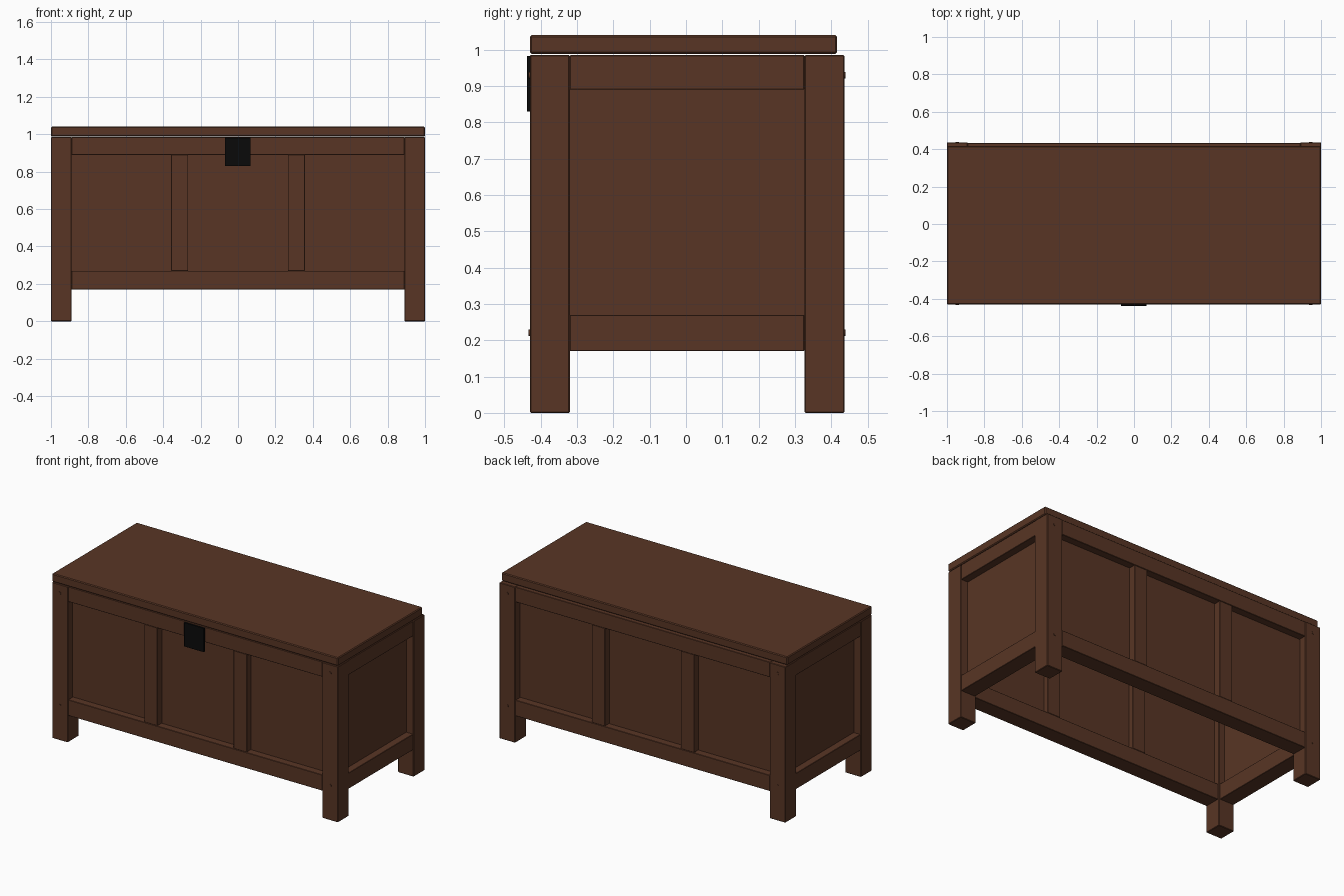
import bpy
import math
from mathutils import Vector

old = bpy.data.objects.get("Cube")
if old:
    bpy.data.objects.remove(old, do_unlink=True)


def material(name, rgb, rough):
    m = bpy.data.materials.new(name)
    m.use_nodes = True
    m.diffuse_color = (*rgb, 1)
    bsdf = m.node_tree.nodes["Principled BSDF"]
    bsdf.inputs["Base Color"].default_value = (*rgb, 1)
    bsdf.inputs["Roughness"].default_value = rough
    return m


WOOD = material("dark brown wood", (0.098, 0.036, 0.018), 0.6)
IRON = material("black iron", (0.003, 0.003, 0.003), 0.5)


def box(name, x, y, z, mat=WOOD, bevel=0.003):
    """Box spanning the given (low, high) ranges, with eased edges."""
    spans = [sorted(s) for s in (x, y, z)]
    bpy.ops.mesh.primitive_cube_add(size=1, location=[sum(s) / 2 for s in spans])
    ob = bpy.context.object
    ob.name = name
    ob.data.name = name
    size = Vector([s[1] - s[0] for s in spans])
    for v in ob.data.vertices:
        v.co = v.co * size
    ob.data.materials.append(mat)
    if bevel:
        mod = ob.modifiers.new("eased edges", "BEVEL")
        mod.width = bevel
        mod.segments = 1
    return ob


def peg(name, x, y, z):
    """Small round dowel end lying along y."""
    bpy.ops.mesh.primitive_cylinder_add(vertices=16, radius=0.009, depth=0.02,
                                        location=(x, y, z),
                                        rotation=(math.pi / 2, 0, 0))
    ob = bpy.context.object
    ob.name = name
    ob.data.materials.append(WOOD)
    bpy.ops.object.shade_smooth_by_angle(angle=math.radians(30))


LEG = 0.11                    # post thickness
OUT_X, IN_X = 1.0, 0.89       # outer and inner faces of the posts
Y_MID, OUT_Y = 0.003, 0.433   # frame centre and half depth
RAIL = 0.10                   # rail thickness
INSET = 0.003                 # rails sit just behind the post faces
RECESS, PANEL = 0.05, 0.02    # panel setback and thickness
BOTTOM_RAIL, TOP_RAIL = (0.17, 0.27), (0.89, 0.985)
OPENING = (0.265, 0.895)      # panels run slightly into the rails

# Posts and their dowel ends
for sy, end in ((-1, "front"), (1, "back")):
    face = Y_MID + sy * OUT_Y
    for sx, side in ((1, "left"), (-1, "right")):
        box(f"{end}_{side}_leg", (sx * IN_X, sx * OUT_X),
            (face, face - sy * LEG), (0, 0.985))
        for z, level in ((0.22, "lower"), (0.93, "upper")):
            peg(f"{end}_{side}_{level}_peg", sx * 0.945, face - sy * 0.007, z)

    # Long rails, uprights and recessed panel
    outer = face - sy * INSET
    inner = outer - sy * RAIL
    for z, level in ((BOTTOM_RAIL, "bottom"), (TOP_RAIL, "top")):
        box(f"{end}_{level}_rail", (-IN_X, IN_X), (outer, inner), z, bevel=0.002)
    for x, side in ((0.312, "left"), (-0.312, "right")):
        box(f"{end}_{side}_upright", (x - 0.046, x + 0.046),
            (outer - sy * 0.002, inner), (0.27, 0.89), bevel=0.002)
    box(f"{end}_panel", (-IN_X - 0.005, IN_X + 0.005),
        (face - sy * RECESS, face - sy * (RECESS + PANEL)), OPENING, bevel=0)

# End rails and recessed panels
half = OUT_Y - LEG
for sx, side in ((1, "left"), (-1, "right")):
    outer = sx * (OUT_X - INSET)
    for z, level in ((BOTTOM_RAIL, "bottom"), (TOP_RAIL, "top")):
        box(f"{side}_end_{level}_rail", (outer, outer - sx * RAIL),
            (Y_MID - half, Y_MID + half), z, bevel=0.002)
    box(f"{side}_end_panel",
        (sx * (OUT_X - RECESS), sx * (OUT_X - RECESS - PANEL)),
        (Y_MID - half - 0.005, Y_MID + half + 0.005), OPENING, bevel=0)

# Lid, stopping a little short of the back
box("lid", (-1, 1), (-0.43, 0.416), (0.988, 1.04), bevel=0.005)

# Lock plate
box("lock_plate", (-0.07, 0.068), (-0.438, -0.428), (0.83, 0.982), IRON, 0.001)
